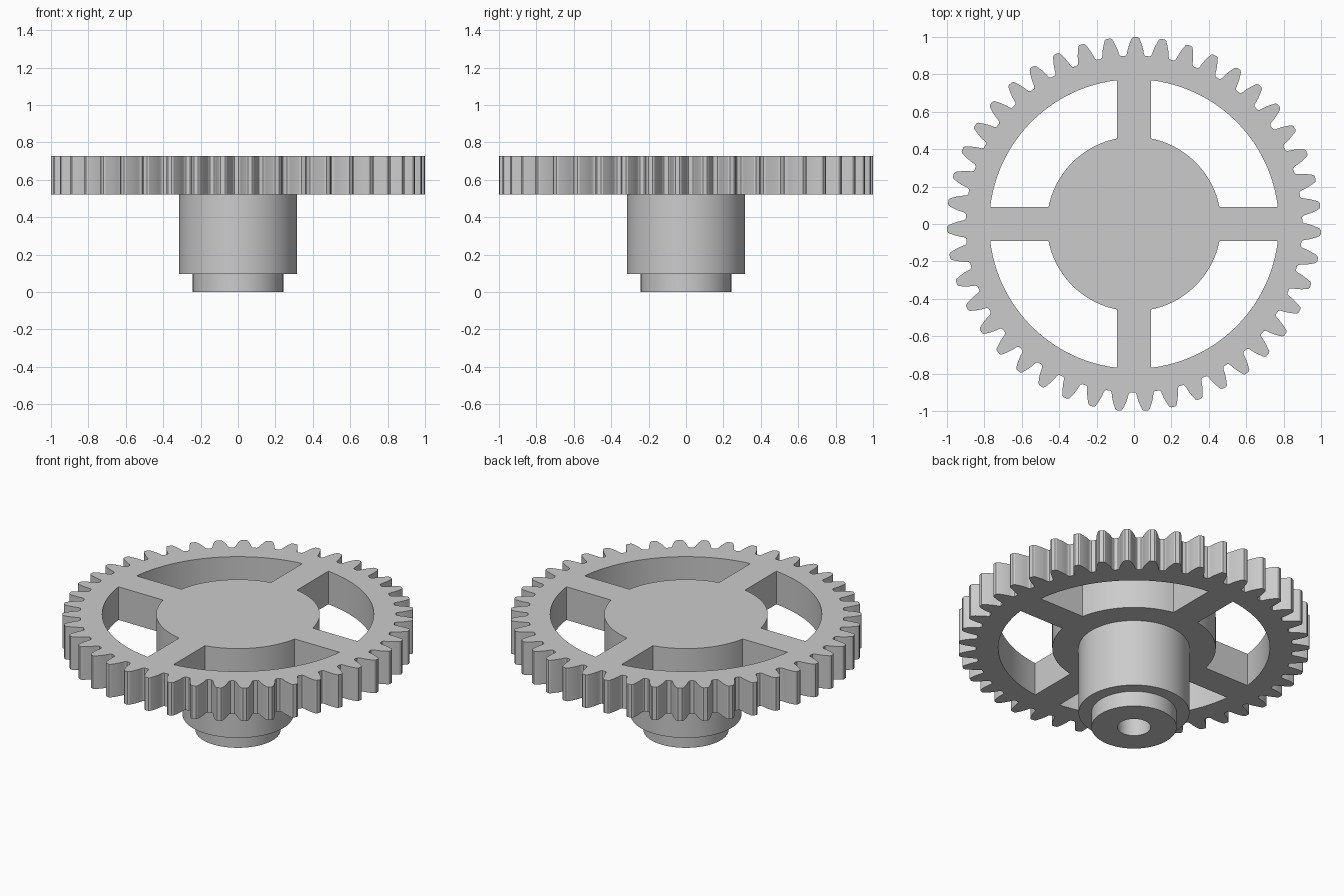
import bpy, bmesh, math
from math import cos, sin, tan, acos, asin, pi, radians

default_cube = bpy.data.objects.get("Cube")
if default_cube:
    bpy.data.objects.remove(default_cube, do_unlink=True)

# Main dimensions
TEETH, TIP_R, TURN = 43, 1.0, 0.0085
MODULE = 2 * TIP_R / (TEETH + 2)
PITCH_R = MODULE * TEETH / 2
ROOT_R = PITCH_R - 1.25 * MODULE
BASE_R = PITCH_R * cos(radians(20))
WHEEL_Z, WHEEL_TOP = 0.52, 0.728
HUB_DISC_R, RIM_R, SPOKE_HALF = 0.466, 0.774, 0.09

grey = bpy.data.materials.new("plain_grey")
grey.use_nodes = True
colour = (0.6, 0.6, 0.6, 1)
grey.diffuse_color = colour
grey.node_tree.nodes["Principled BSDF"].inputs["Base Color"].default_value = colour


def polar(r, a):
    return (r * cos(a), r * sin(a))


def half_angle(r):
    """Half the angular tooth thickness of an involute tooth at radius r."""
    def involute(a):
        return tan(a) - a
    return pi / (2 * TEETH) + involute(radians(20)) - involute(acos(min(1, BASE_R / r)))


def gear_outline():
    # One tooth flank from fillet to slightly eased tip, mirrored then repeated
    flank = [(ROOT_R, half_angle(BASE_R) + 0.009),
             (ROOT_R + 0.004, half_angle(BASE_R) + 0.003)]
    for i in range(6):
        r = ROOT_R + 0.012 + (TIP_R - 0.006 - ROOT_R - 0.012) * i / 5
        flank.append((r, half_angle(r)))
    flank.append((TIP_R, half_angle(TIP_R) - 0.006))
    tooth = [(r, -a) for r, a in flank] + flank[::-1]
    return [polar(r, pi / 2 - TURN + k * 2 * pi / TEETH + a)
            for k in range(TEETH) for r, a in tooth]


def window_outline(turn, steps=24):
    # Opening between two spokes: outer arc out, inner arc back
    points = []
    for r, backwards in ((RIM_R, False), (HUB_DISC_R, True)):
        start = asin(SPOKE_HALF / r)
        arc = [start + (pi / 2 - 2 * start) * i / steps for i in range(steps + 1)]
        points += [polar(r, a + turn) for a in (arc[::-1] if backwards else arc)]
    return points


def finish(obj):
    bpy.ops.object.select_all(action="DESELECT")
    obj.select_set(True)
    bpy.context.view_layer.objects.active = obj
    bpy.ops.object.shade_smooth_by_angle(angle=radians(25))


def add_mesh(name, bm):
    mesh = bpy.data.meshes.new(name)
    bmesh.ops.remove_doubles(bm, verts=bm.verts, dist=1e-5)
    bmesh.ops.recalc_face_normals(bm, faces=bm.faces)
    bm.to_mesh(mesh)
    bm.free()
    mesh.materials.append(grey)
    obj = bpy.data.objects.new(name, mesh)
    bpy.context.collection.objects.link(obj)
    finish(obj)


# Spoked gear wheel: filled flat outline with four openings, extruded
curve = bpy.data.curves.new("gear_outline", "CURVE")
curve.dimensions = "2D"
curve.fill_mode = "BOTH"
curve.extrude = (WHEEL_TOP - WHEEL_Z) / 2
for outline in [gear_outline()] + [window_outline(k * pi / 2) for k in range(4)]:
    spline = curve.splines.new("POLY")
    spline.points.add(len(outline) - 1)
    spline.use_cyclic_u = True
    for point, (x, y) in zip(spline.points, outline):
        point.co = (x, y, 0, 1)
helper = bpy.data.objects.new("gear_outline", curve)
bpy.context.collection.objects.link(helper)
bpy.context.view_layer.update()
evaluated = helper.evaluated_get(bpy.context.evaluated_depsgraph_get())
filled = bpy.data.meshes.new_from_object(evaluated)
bm = bmesh.new()
bm.from_mesh(filled)
bmesh.ops.translate(bm, verts=bm.verts, vec=(0, 0, (WHEEL_Z + WHEEL_TOP) / 2))
bpy.data.objects.remove(helper, do_unlink=True)
bpy.data.meshes.remove(filled)
add_mesh("gear_wheel", bm)

# Stepped hub with a blind bore, closed by the underside of the wheel
profile = [(0.095, WHEEL_Z), (0.095, 0), (0.243, 0), (0.243, 0.096),
           (0.316, 0.096), (0.316, WHEEL_Z)]
bm = bmesh.new()
verts = [bm.verts.new((r, 0, z)) for r, z in profile]
edges = [bm.edges.new(pair) for pair in zip(verts, verts[1:])]
bmesh.ops.spin(bm, geom=verts + edges, cent=(0, 0, 0), axis=(0, 0, 1),
               angle=2 * pi, steps=72, use_merge=True)
add_mesh("stepped_hub", bm)
